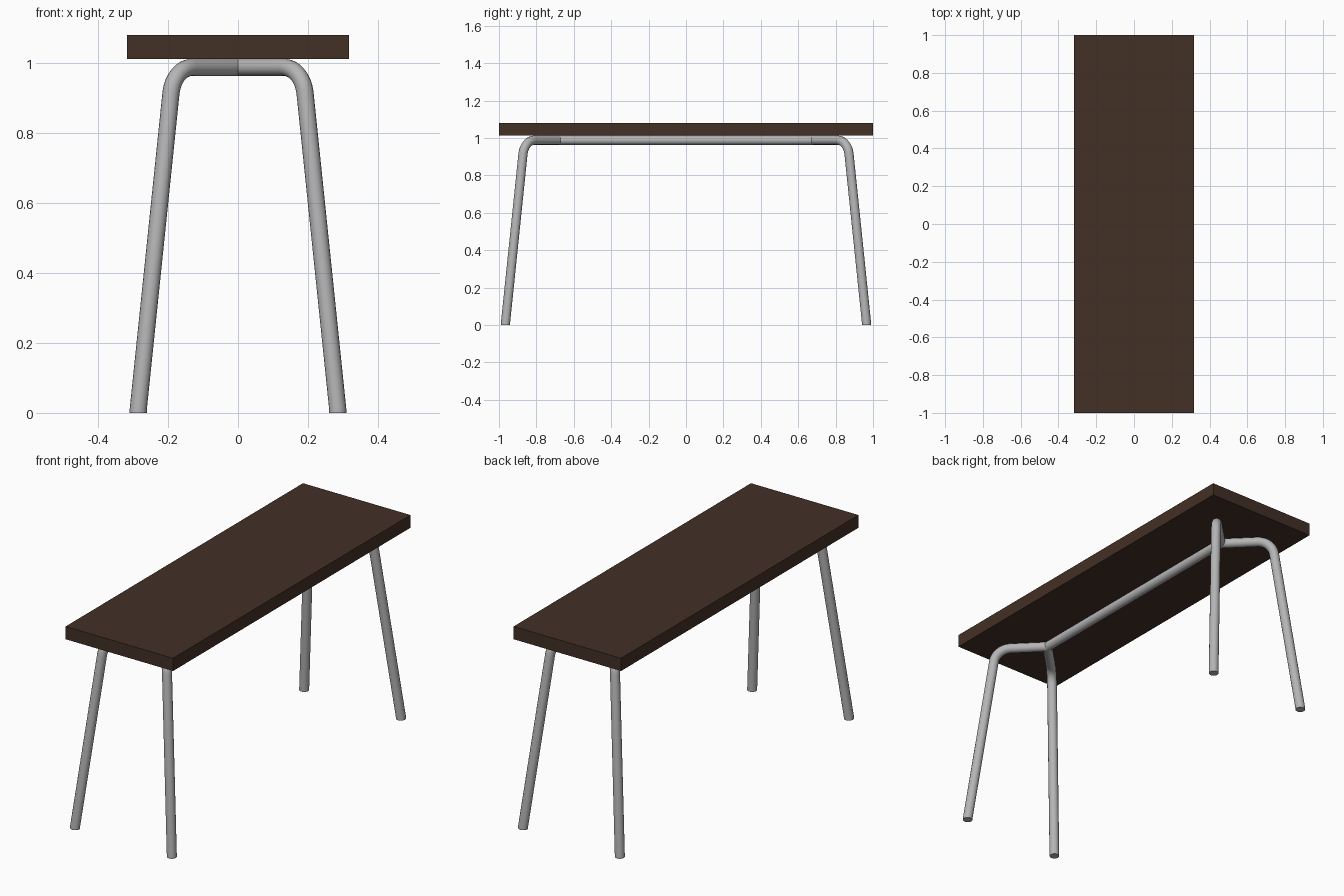
import bpy, bmesh, math
from mathutils import Vector

if "Cube" in bpy.data.objects:
    bpy.data.objects.remove(bpy.data.objects["Cube"])


def material(name, rgb):
    m = bpy.data.materials.new(name)
    m.diffuse_color = (*rgb, 1)
    m.use_nodes = True
    m.node_tree.nodes["Principled BSDF"].inputs["Base Color"].default_value = m.diffuse_color
    return m


WOOD = material("dark wood", (0.055, 0.029, 0.019))
METAL = material("grey metal", (0.46, 0.46, 0.47))

R = 0.0245          # tube radius
RAIL_Z = 0.988      # height of the horizontal tubes
JOIN_Y = 0.68       # where the legs branch off the rail


def tube(name, points):
    cu = bpy.data.curves.new(name, 'CURVE')
    cu.dimensions = '3D'
    cu.bevel_depth = R
    cu.bevel_resolution = 6
    cu.use_fill_caps = True
    sp = cu.splines.new('POLY')
    sp.points.add(len(points) - 1)
    for p, co in zip(sp.points, points):
        p.co = (*co, 1)
    ob = bpy.data.objects.new(name, cu)
    bpy.context.collection.objects.link(ob)
    bpy.ops.object.select_all(action='DESELECT')
    ob.select_set(True)
    bpy.context.view_layer.objects.active = ob
    bpy.ops.object.convert(target='MESH')
    ob = bpy.context.view_layer.objects.active
    ob.data.materials.clear()
    ob.data.materials.append(METAL)
    bpy.ops.object.shade_smooth_by_angle(angle=math.radians(35))
    return ob


def leg_profile():
    # (distance along the diagonal, height), with a rounded bend
    s = math.sqrt(2)
    corner = Vector((0.184 * s, RAIL_Z))
    foot = Vector((0.285 * s, 0.012))
    down = (foot - corner).normalized()
    t = 0.075
    a = corner - Vector((t, 0))
    turn = math.acos(down.x)
    r = t / math.tan(turn / 2)
    centre = a - Vector((0, r))
    pts = [Vector((0, RAIL_Z))]
    for i in range(13):
        ang = math.pi / 2 - turn * i / 12
        pts.append(centre + r * Vector((math.cos(ang), math.sin(ang))))
    return pts + [foot, Vector((foot.x, 0))]


# Table top
bpy.ops.mesh.primitive_cube_add(size=1, location=(0, 0, 1.046))
top = bpy.context.object
top.name = "table_top"
top.scale = (0.634, 2.0, 0.068)
bpy.ops.object.transform_apply(location=False, rotation=False, scale=True)
top.data.materials.append(WOOD)

# Central rail
tube("central_rail", [(0, -JOIN_Y, RAIL_Z), (0, JOIN_Y, RAIL_Z)])

# Four splayed bent legs
k = math.sqrt(0.5)
for sy, end in ((-1, "front"), (1, "back")):
    for sx, side in ((-1, "left"), (1, "right")):
        tube(f"{end}_{side}_leg",
             [(sx * p.x * k, sy * (JOIN_Y + p.x * k), p.y) for p in leg_profile()])
